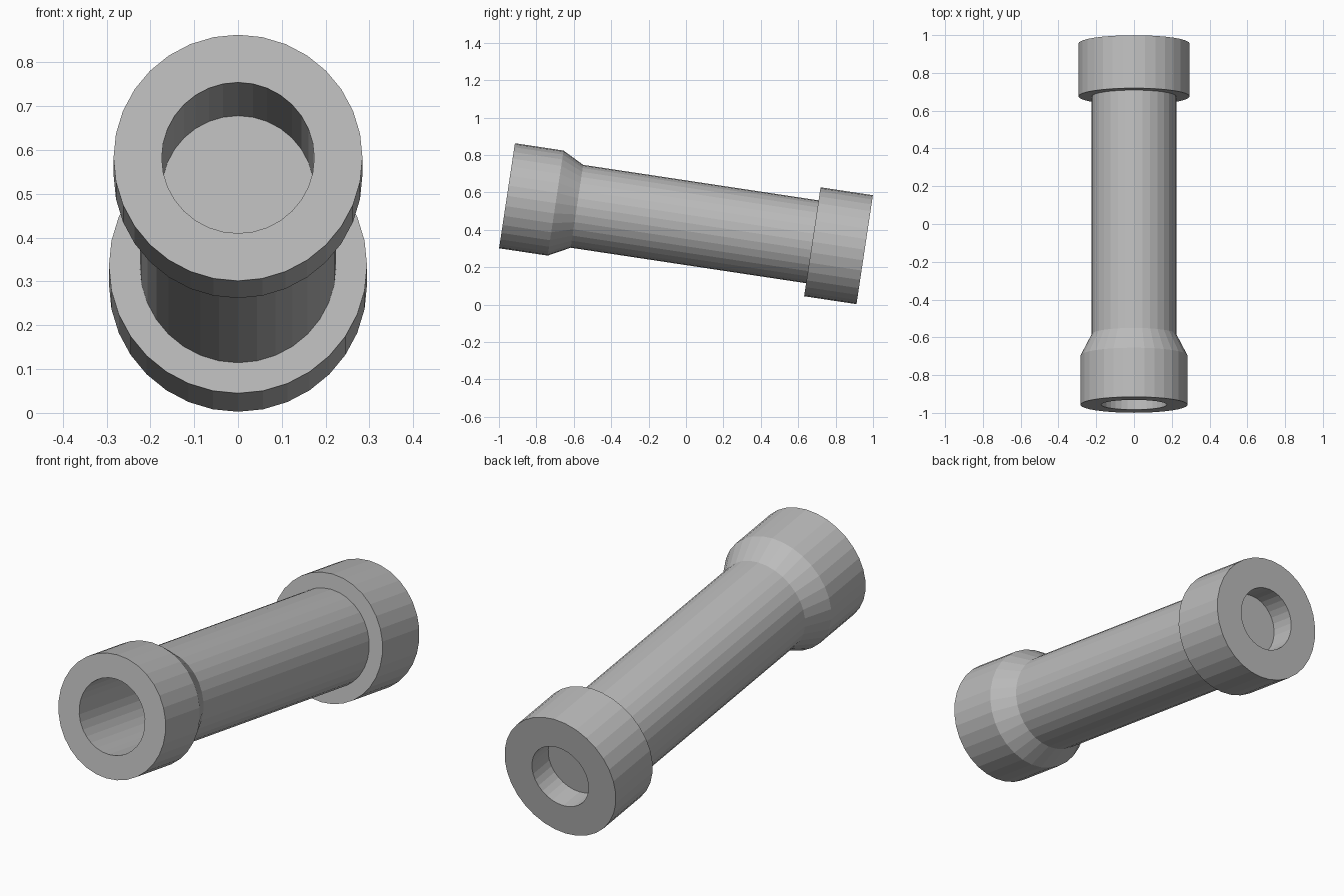
import bpy, bmesh, math
from mathutils import Matrix, Vector

cube = bpy.data.objects.get("Cube")
if cube:
    bpy.data.objects.remove(cube, do_unlink=True)

SIDES = 32
TILT = math.radians(-8.57)
LENGTH = 1.934
FRONT = Vector((0, -0.957, 0.582))   # centre of the front rim

grey = bpy.data.materials.new("steel grey")
grey.use_nodes = True
colour = (0.5, 0.5, 0.5, 1)
grey.diffuse_color = colour
grey.node_tree.nodes["Principled BSDF"].inputs["Base Color"].default_value = colour


def lathe(name, profile):
    """Turn (distance along axis, radius) points around the tilted axis."""
    bm = bmesh.new()
    rings = []
    for s, r in profile:
        if r == 0:
            rings.append([bm.verts.new((0, s, 0))] * SIDES)
            continue
        angles = [2 * math.pi * i / SIDES for i in range(SIDES)]
        rings.append([bm.verts.new((r * math.sin(a), s, r * math.cos(a))) for a in angles])
    for a, b in zip(rings, rings[1:]):
        for i in range(SIDES):
            j = (i + 1) % SIDES
            corners = list(dict.fromkeys((a[i], b[i], b[j], a[j])))
            bm.faces.new(corners)
    bm.transform(Matrix.Translation(FRONT) @ Matrix.Rotation(TILT, 4, 'X'))
    mesh = bpy.data.meshes.new(name)
    bm.to_mesh(mesh)
    bm.free()
    mesh.materials.append(grey)
    obj = bpy.data.objects.new(name, mesh)
    bpy.context.collection.objects.link(obj)
    return obj


SHAFT_R = 0.224
CONE_END = 0.378
COLLAR = LENGTH - 0.283

# Front socket: deep blind bore, rim, straight wall and tapered shoulder
lathe("front_socket", [(0.51, 0), (0.51, 0.174), (0, 0.174), (0, 0.284),
                       (0.263, 0.284), (CONE_END, SHAFT_R)])

# Plain shaft
lathe("shaft", [(CONE_END, SHAFT_R), (COLLAR, SHAFT_R)])

# Back collar: step, straight wall, rim and shallow blind bore
lathe("back_collar", [(COLLAR, SHAFT_R), (COLLAR, 0.2945), (LENGTH, 0.2945),
                      (LENGTH, 0.15), (LENGTH - 0.125, 0.15), (LENGTH - 0.125, 0)])
